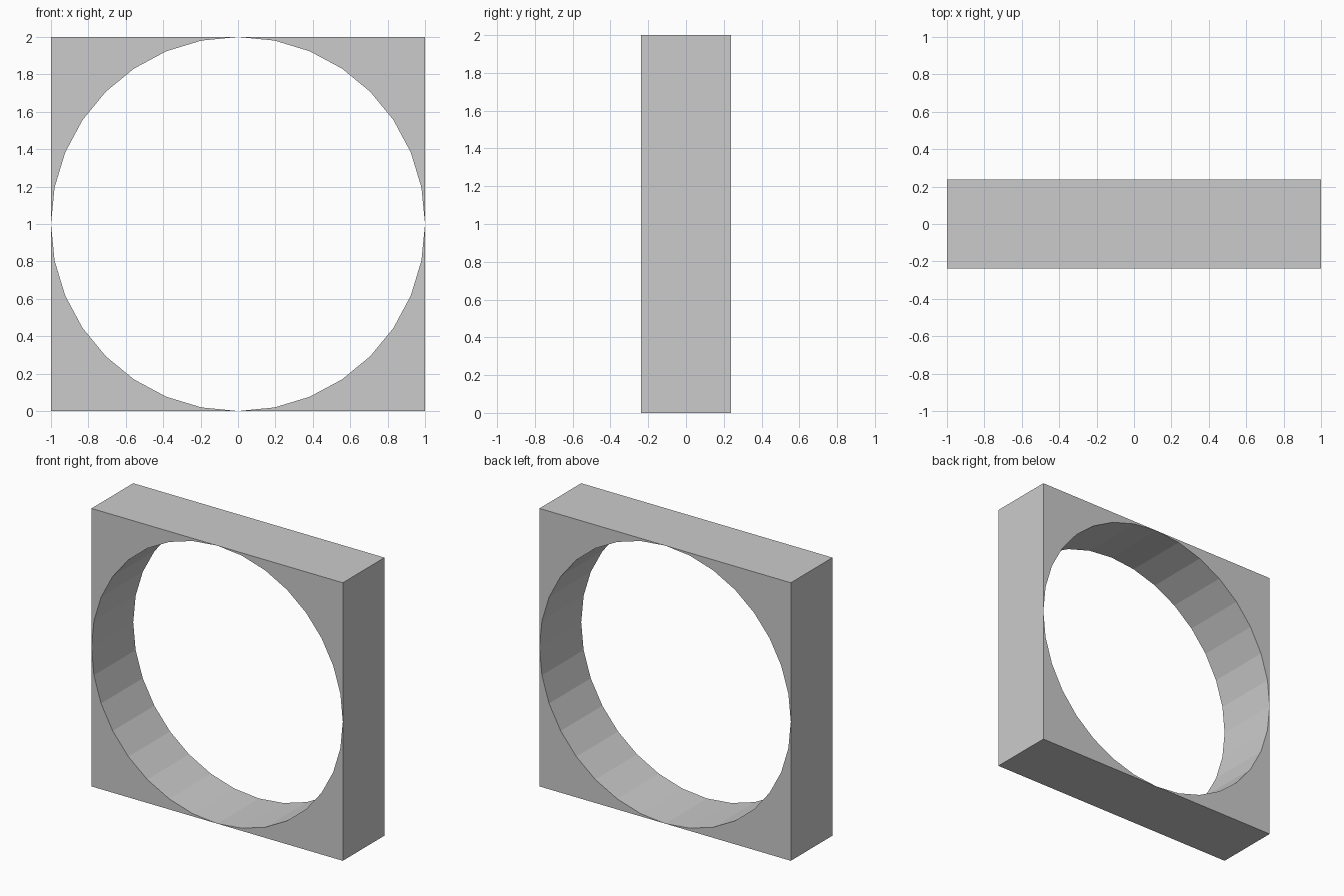
import bpy, bmesh
from math import sin, cos, pi

if "Cube" in bpy.data.objects:
    bpy.data.objects.remove(bpy.data.objects["Cube"])

RADIUS = 1.0
HALF_DEPTH = 0.237
SIDES = 32

# One corner spandrel: quarter of the 32-sided opening plus the square corner
quarter = SIDES // 4
profile = [(RADIUS * cos(i * pi / 2 / quarter), RADIUS * sin(i * pi / 2 / quarter))
           for i in range(quarter + 1)] + [(RADIUS, RADIUS)]

bm = bmesh.new()
front = bm.faces.new([bm.verts.new((x, -HALF_DEPTH, z)) for x, z in profile])
extruded = bmesh.ops.extrude_face_region(bm, geom=[front], use_keep_orig=True)
back_verts = [g for g in extruded["geom"] if isinstance(g, bmesh.types.BMVert)]
bmesh.ops.translate(bm, vec=(0, 2 * HALF_DEPTH, 0), verts=back_verts)
bmesh.ops.recalc_face_normals(bm, faces=bm.faces)

mesh = bpy.data.meshes.new("square_frame")
bm.to_mesh(mesh)
bm.free()

# Mirror the corner left/right and up/down into the full frame
frame = bpy.data.objects.new("square_frame", mesh)
bpy.context.collection.objects.link(frame)
frame.location.z = RADIUS
mirror = frame.modifiers.new("four_corners", 'MIRROR')
mirror.use_axis = (True, False, True)
mirror.use_clip = False
